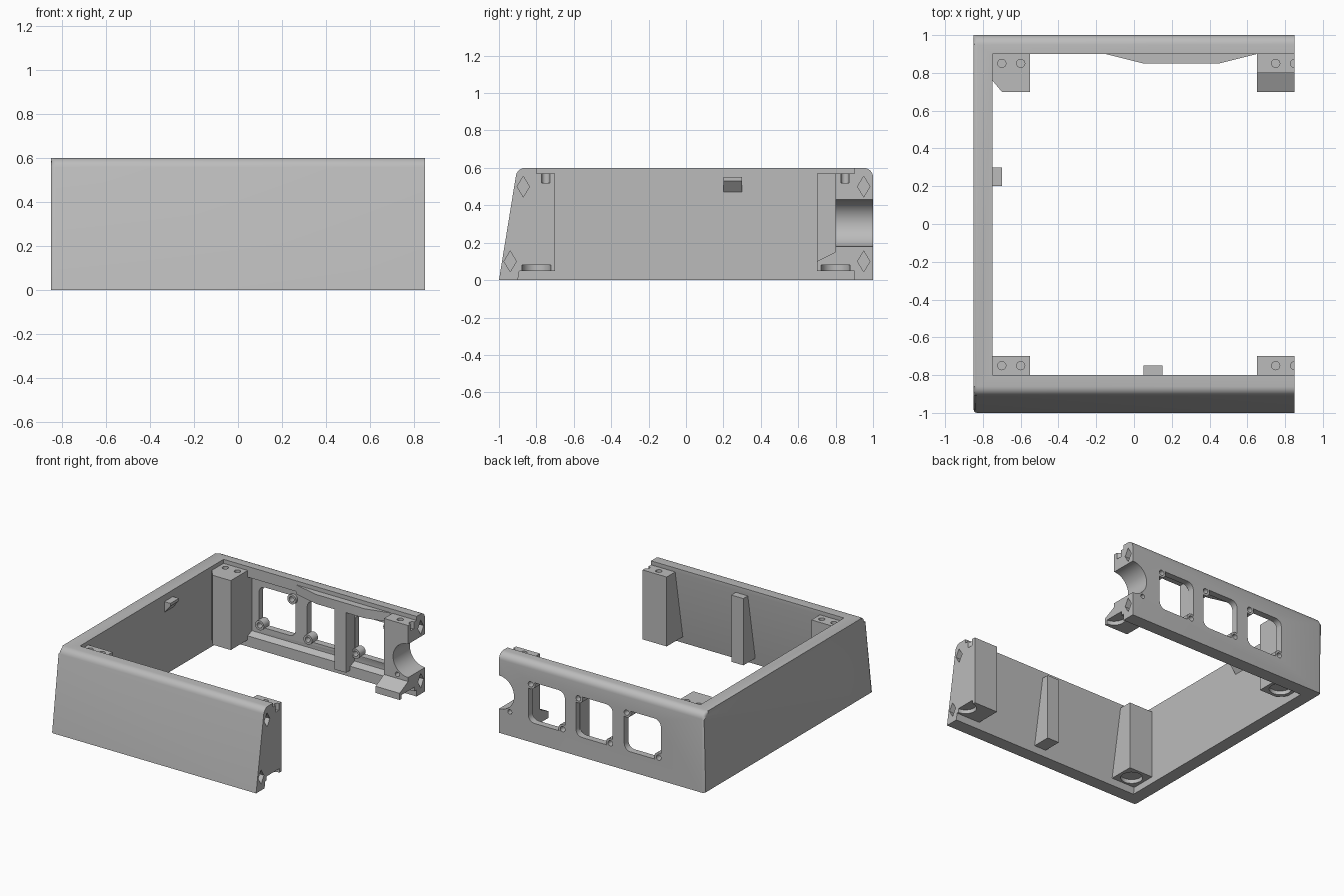
import bpy, bmesh, math

cube = bpy.data.objects.get("Cube")
if cube:
    bpy.data.objects.remove(cube, do_unlink=True)

grey = bpy.data.materials.new("plain grey")
grey.use_nodes = True
colour = (0.5, 0.5, 0.5, 1)
grey.diffuse_color = colour
grey.node_tree.nodes["Principled BSDF"].inputs["Base Color"].default_value = colour


def prism(name, pts, axis, a, b, bevel=0):
    """Extrude a 2D outline along an axis from a to b."""
    place = {"x": lambda p, t: (t, p[0], p[1]),
             "y": lambda p, t: (p[0], t, p[1]),
             "z": lambda p, t: (p[0], p[1], t)}[axis]
    bm = bmesh.new()
    lo = [bm.verts.new(place(p, a)) for p in pts]
    hi = [bm.verts.new(place(p, b)) for p in pts]
    cap = bm.faces.new(lo)
    bm.faces.new(hi)
    for i in range(len(pts)):
        j = (i + 1) % len(pts)
        bm.faces.new((lo[i], lo[j], hi[j], hi[i]))
    if bevel:
        rim = [e for e in cap.edges if max(v.co.z for v in e.verts) > 0.01]
        bmesh.ops.bevel(bm, geom=rim, offset=bevel, segments=3,
                        profile=0.5, affect="EDGES")
    bmesh.ops.recalc_face_normals(bm, faces=bm.faces)
    mesh = bpy.data.meshes.new(name)
    bm.to_mesh(mesh)
    bm.free()
    mesh.materials.append(grey)
    ob = bpy.data.objects.new(name, mesh)
    bpy.context.collection.objects.link(ob)
    return ob


def arc(cx, cy, r, start, end, n):
    angles = [math.radians(start + (end - start) * i / n) for i in range(n + 1)]
    return [(cx + r * math.cos(t), cy + r * math.sin(t)) for t in angles]


def circle(cx, cy, r, n=24):
    return arc(cx, cy, r, 0, 360, n)[:-1]


def rect(x0, x1, y0, y1):
    return [(x0, y0), (x1, y0), (x1, y1), (x0, y1)]


def cut(ob, cutters):
    bpy.ops.object.select_all(action="DESELECT")
    bpy.context.view_layer.objects.active = ob
    ob.select_set(True)
    for c in cutters:
        mod = ob.modifiers.new("cut", "BOOLEAN")
        mod.operation = "DIFFERENCE"
        mod.solver = "EXACT"
        mod.object = c
        bpy.ops.object.modifier_apply(modifier=mod.name)


# Outer shell: sloped front, rounded top edges, open right-hand end
outline = ([(-1, 0), (1, 0)] + arc(0.95, 0.55, 0.05, 0, 90, 6)
           + arc(-0.86, 0.55, 0.05, 90, 171, 6))
shell = prism("shell", outline, "x", -0.85, 0.85, bevel=0.02)
cavity = prism("cavity_cutter",
               [(-0.917, -0.1), (-0.8, 0.57), (-0.8, 0.7), (0.9, 0.7), (0.9, 0.52),
                (0.95, 0.5), (0.95, 0.1), (0.9, 0.08), (0.9, -0.1)], "x", -0.75, 1)

# Windows in the back wall, each with two screw bosses in opposite corners
shell_cutters, cutters, parts = [cavity], [], []
centre_z, half, corner = 0.3, 0.152, 0.05
for n, cx in enumerate((-0.34, 0.06, 0.455)):
    k = half - corner
    pts = []
    for q, (sx, sz) in enumerate(((1, 1), (-1, 1), (-1, -1), (1, -1))):
        pts += arc(cx + sx * k, centre_z + sz * k, corner, 90 * q, 90 * q + 90, 4)
    shell_cutters.append(prism("window_cutter", pts, "y", 0.8, 1.1))
    for s in (-1, 1):
        x, z = cx + s * 0.133, centre_z + s * 0.133
        parts.append(prism(f"window_boss_{n}_{'low' if s < 0 else 'high'}",
                           circle(x, z, 0.036), "y", 0.93, 0.999))
        cutters.append(prism("boss_hole_cutter", circle(x, z, 0.02, 16), "y", 0.8, 1.1))

# Round cable port on the open end with a small hole beside it
cutters.append(prism("port_cutter", circle(0.85, 0.305, 0.125, 48), "y", 0.6, 1.1))
cutters.append(prism("side_hole_cutter", circle(0.76, 0.18, 0.017, 16), "y", 0.6, 1.1))

# Diamond sockets in the two end faces
for y, z in ((-0.87, 0.5), (-0.94, 0.1), (0.95, 0.5), (0.95, 0.1)):
    pts = [(y - 0.033, z), (y, z - 0.055), (y + 0.033, z), (y, z + 0.055)]
    cutters.append(prism("socket_cutter", pts, "x", 0.77, 0.9))

# Screw holes on top of the posts and round recesses beneath them
for y in (-0.75, 0.85):
    for x in (-0.7, -0.6, 0.75, 0.85):
        cutters.append(prism("screw_hole_cutter", circle(x, y, 0.022, 16), "z", 0.52, 0.7))
for y in (-0.8, 0.8):
    for x in (-0.65, 0.85):
        cutters.append(prism("foot_recess_cutter", circle(x, y, 0.077, 32), "z", 0.02, 0.08))

# Corner posts
front_post = [(-0.7, 0.05), (-0.7, 0.57), (-0.82, 0.57), (-0.91, 0.05)]
parts.append(prism("front_right_post", front_post, "x", -0.76, -0.55))
parts.append(prism("front_left_post", front_post, "x", 0.65, 0.85))
parts.append(prism("back_right_post",
                   [(-0.76, 0.76), (-0.75, 0.76), (-0.7, 0.7), (-0.55, 0.7),
                    (-0.55, 0.96), (-0.76, 0.96)], "z", 0.05, 0.57))
parts.append(prism("back_left_post",
                   [(0.96, 0.57), (0.8, 0.57), (0.8, 0.15), (0.7, 0.1),
                    (0.7, 0.05), (0.96, 0.05)], "x", 0.65, 0.85))

# Stiffening ribs, top brace and small catch on the side wall
plain = [
    prism("front_rib", [(-0.75, 0.05), (-0.75, 0.55), (-0.82, 0.55), (-0.91, 0.05)],
          "x", 0.05, 0.15),
    prism("back_rib", rect(0.205, 0.3, 0.85, 0.96), "z", 0.05, 0.55),
    prism("back_brace", [(-0.15, 0.9), (0.05, 0.85), (0.45, 0.85), (0.65, 0.9),
                         (0.65, 0.96), (-0.15, 0.96)], "z", 0.5, 0.57),
    prism("side_catch", [(-0.76, 0.55), (-0.7, 0.55), (-0.7, 0.53), (-0.75, 0.47),
                         (-0.76, 0.47)], "y", 0.2, 0.3),
]

# Cut everything, then drop the helpers
cut(shell, shell_cutters + cutters)
for part in parts:
    cut(part, cutters)
for c in shell_cutters + cutters:
    bpy.data.objects.remove(c, do_unlink=True)

# Smooth the rounded surfaces and keep the corners crisp
bpy.ops.object.select_all(action="DESELECT")
for ob in [shell] + parts + plain:
    ob.select_set(True)
bpy.context.view_layer.objects.active = shell
bpy.ops.object.shade_smooth_by_angle(angle=math.radians(32))
